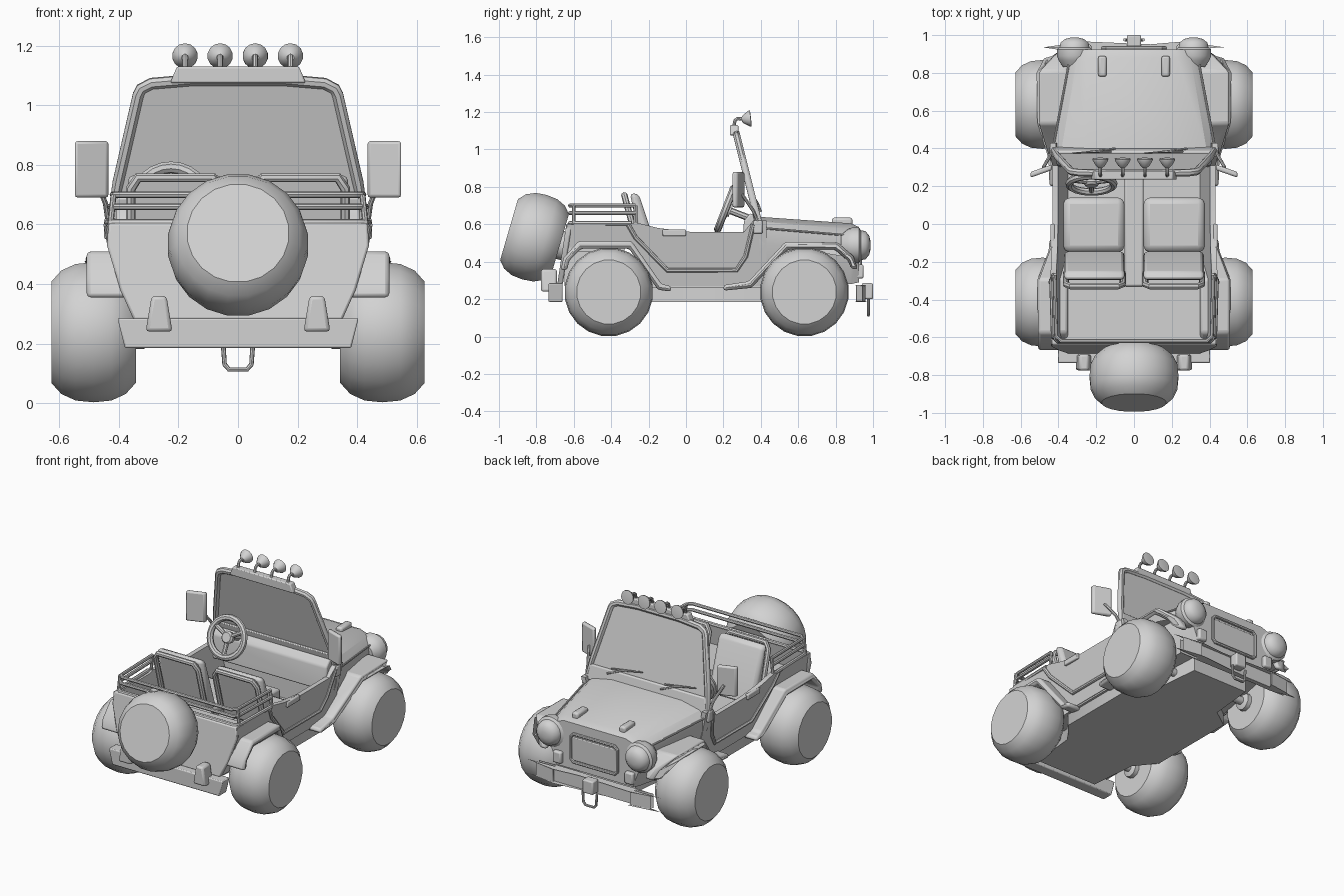
import bpy, bmesh, math
from mathutils import Vector

if "Cube" in bpy.data.objects:
    bpy.data.objects.remove(bpy.data.objects["Cube"])

grey = bpy.data.materials.new("plain grey")
grey.diffuse_color = (0.65, 0.65, 0.65, 1)
grey.use_nodes = True
grey.node_tree.nodes["Principled BSDF"].inputs["Base Color"].default_value = grey.diffuse_color


def add(name, me, mirror=False, bevel=0, angle=40):
    """Link a mesh, clean normals, optional bevel and mirror across x = 0."""
    bm = bmesh.new()
    bm.from_mesh(me)
    bmesh.ops.recalc_face_normals(bm, faces=bm.faces[:])
    bm.to_mesh(me)
    bm.free()
    me.materials.clear()
    me.materials.append(grey)
    me.shade_smooth()
    me.set_sharp_from_angle(angle=math.radians(angle))
    ob = bpy.data.objects.new(name, me)
    bpy.context.collection.objects.link(ob)
    if bevel:
        m = ob.modifiers.new("bevel", 'BEVEL')
        m.width, m.segments, m.limit_method = bevel, 2, 'ANGLE'
    if mirror:
        ob.modifiers.new("mirror", 'MIRROR')
    return ob


def mesh(name, verts, faces, **kw):
    me = bpy.data.meshes.new(name)
    me.from_pydata(verts, [], faces)
    return add(name, me, **kw)


def skin(name, rings, **kw):
    """Join equal closed rings of points and cap both ends."""
    n = len(rings[0])
    faces = [(r * n + i, r * n + (i + 1) % n, (r + 1) * n + (i + 1) % n, (r + 1) * n + i)
             for r in range(len(rings) - 1) for i in range(n)]
    faces += [tuple(range(n)), tuple(range((len(rings) - 1) * n, len(rings) * n))]
    return mesh(name, [v for r in rings for v in r], faces, **kw)


def prism(name, pts, a, b, axis='x', warp=lambda x, y, z: (x, y, z), **kw):
    place = {'x': lambda p, d: (d, p[0], p[1]), 'y': lambda p, d: (p[0], d, p[1]),
             'z': lambda p, d: (p[0], p[1], d)}[axis]
    return skin(name, [[warp(*place(p, d)) for p in pts] for d in (a, b)], **kw)


def box(name, x, y, z, **kw):
    return prism(name, [(x[0], y[0]), (x[1], y[0]), (x[1], y[1]), (x[0], y[1])], *z, axis='z', **kw)


def lathe(name, prof, loc, direction, seg=16, **kw):
    """Revolve (radius, height) points around a direction."""
    q = Vector(direction).to_track_quat('Z', 'Y')
    ts = [2 * math.pi * (i + .5) / seg for i in range(seg)]
    return skin(name, [[Vector(loc) + q @ Vector((r * math.cos(t), r * math.sin(t), h)) for t in ts]
                       for r, h in prof], **kw)


def tube(name, pts, r, cyclic=False, **kw):
    cu = bpy.data.curves.new(name, 'CURVE')
    cu.dimensions, cu.bevel_depth, cu.bevel_resolution, cu.use_fill_caps = '3D', r, 2, True
    sp = cu.splines.new('POLY')
    sp.points.add(len(pts) - 1)
    for p, co in zip(sp.points, pts):
        p.co = (*co, 1)
    sp.use_cyclic_u = cyclic
    tmp = bpy.data.objects.new(name + "_path", cu)
    bpy.context.collection.objects.link(tmp)
    me = bpy.data.meshes.new_from_object(tmp.evaluated_get(bpy.context.evaluated_depsgraph_get()))
    bpy.data.objects.remove(tmp)
    return add(name, me, **kw)


def sym(half):
    """Close a right-hand outline with its mirror image."""
    return half + [(-p[0], *p[1:]) for p in reversed(half)]


# Wheels, axles and leaning spare
tyre = [(.172, -.142), (.21, -.108), (.232, -.06), (.238, 0), (.232, .06), (.21, .108), (.172, .142)]
for part, y in (("rear", -.413), ("front", .633)):
    lathe(part + "_wheel", tyre, (.485, y, .238), (1, 0, 0), 20, mirror=True)
    lathe(part + "_axle", [(.025, -.36), (.025, .36)], (0, y, .236), (1, 0, 0), 10)
    lathe(part + "_hub", [(.055, 0), (.055, .04), (.03, .05)], (.355, y, .236), (-1, 0, 0), 10, mirror=True)
lean = Vector((0, -.96, .28)).normalized()
lathe("spare_wheel", tyre, (0, -.81, .531), lean, 20)
lathe("spare_mount", [(.08, 0), (.08, .12)], (0, -.64, .48), lean, 12)


# Body sides with door dip and rear wheel arch
def slope(x, y, z):
    return (x - .2 * (.6 - z), y, z)


prism("body_side", [(-.635, .6), (-.31, .6), (-.27, .61), (-.15, .58), (.02, .56), (.31, .56),
                    (.36, .62), (.43, .62), (.43, .27), (-.13, .27), (-.29, .495), (-.57, .495),
                    (-.65, .42), (-.66, .4)], .41, .44, warp=slope, mirror=True)
tube("door_trim", [slope(.44, y, z) for y, z in
                   [(-.31, .6), (-.27, .53), (-.1, .355), (.27, .355), (.32, .43), (.36, .6)]], .013, mirror=True)
box("door_handle", (.42, .442), (-.125, 0), (.537, .573), bevel=.006, mirror=True)
prism("tail_panel", sym([(.35, .28), (.395, .38), (.44, .53), (.435, .605)]), -.64, -.61, axis='y',
      warp=lambda x, y, z: (x, y - .15 * (.6 - z), z), bevel=.008)

# Floor, cargo bed, tunnel and underbody
box("floor", (-.37, .37), (-.36, .42), (.26, .3))
box("cargo_bed", (-.335, .335), (-.65, -.33), (.27, .46))
box("cargo_deck", (-.415, .415), (-.63, -.33), (.455, .475))
box("tunnel", (-.05, .05), (-.33, .36), (.29, .37), bevel=.01)
prism("underbody", sym([(.22, -.63), (.25, -.32), (.355, -.19), (.355, .41), (.23, .5), (.2, .8)]),
      .185, .28, axis='z')

# Hood and nose
skin("hood", [[(x, y, z) for x, z in sym(half)] for y, half in (
    (.39, [(.36, .26), (.425, .5), (.425, .58), (.385, .615), (.25, .64)]),
    (.88, [(.28, .28), (.345, .46), (.335, .54), (.30, .575), (.23, .605)]),
    (.925, [(.27, .29), (.335, .46), (.325, .53), (.29, .56), (.22, .585)]))], angle=25)
box("hood_vent", (.145, .19), (.78, .89), (.59, .635), bevel=.012, mirror=True)
tube("hood_seam", [(.428, .41, .58), (.339, .88, .54)], .006, mirror=True)
box("grille", (-.16, .16), (.92, .932), (.35, .5), bevel=.005)
tube("grille_frame", [(x, .932, z) for x, z in sym([(.145, .34), (.165, .36), (.165, .5), (.145, .52)])],
     .01, True)
lathe("headlight", [(.06, 0), (.085, .035), (.095, .06), (.095, .095), (.08, .105), (.075, .13),
                    (.05, .15), (.02, .157)], (.315, .83, .488), (0, 1, 0), 18, mirror=True)
box("turn_signal", (.225, .285), (.90, .95), (.31, .385), bevel=.01, mirror=True)

# Fenders
rear_arc = [(-.67, .355), (-.655, .42), (-.575, .51), (-.29, .51), (-.13, .28), (-.08, .27)]
rear_in = [(-.635, .355), (-.625, .405), (-.56, .47), (-.305, .47), (-.15, .25), (-.08, .24)]
front_arc = [(.2, .275), (.335, .295), (.53, .505), (.81, .505), (.895, .43), (.92, .36)]
front_in = [(.2, .245), (.35, .26), (.545, .465), (.795, .465), (.865, .405), (.885, .36)]
for part, arc, under in (("rear", rear_arc, rear_in), ("front", front_arc, front_in)):
    prism(part + "_fender", arc + under[::-1], .35, .508, bevel=.014, mirror=True,
          warp=lambda x, y, z: (x - (.06 if x > .4 and z < .3 else 0)
                                - (max(0, y - .84) * 1.5 if x > .4 else 0), y, z))

# Bumpers, tail lights, tow hook
prism("rear_bumper", sym([(.38, .185), (.405, .285)]), -.735, -.66, axis='y', bevel=.006)
prism("tail_light", [(.22, .24), (.31, .24), (.29, .36), (.24, .36)], -.775, -.69, axis='y',
      bevel=.012, mirror=True)
prism("front_bumper", sym([(.41, .91), (.29, .91), (.27, .96), (.41, .94)]), .185, .275, axis='z',
      bevel=.005)
box("winch", (-.038, .038), (.94, 1.0), (.2, .285), bevel=.008)
tube("tow_hook", [(x, .975, z) for x, z in sym([(.05, .2), (.045, .13), (.03, .113)])], .008)


# Windshield, cowl and wipers
def glass_at(x, z, off=0):
    return (x, .385 - .25 * (z - .62) + off, z)


outline = sym([(.425, .62), (.403, .74), (.335, 1.035), (.325, 1.055), (.29, 1.073), (.15, 1.085)])
skin("windshield", [[glass_at(x, z, d) for x, z in outline] for d in (-.006, .006)])
tube("windshield_frame", [glass_at(x, z) for x, z in outline], .02, True)
prism("cowl", sym([(.425, .6), (.41, .69)]), -.02, .02, axis='y',
      warp=lambda x, y, z: glass_at(x, z, y), bevel=.006)
for x in (-.3, .08):
    tube("wiper", [(x + .2, .4, .67), (x + .1, .385, .71), (x - .03, .375, .73), (x + .18, .385, .70)], .006)
prism("dashboard", [(.3, .47), (.4, .47), (.4, .63), (.345, .66), (.31, .62)], -.41, .41, bevel=.01)

# Roof light bar and spot lights
prism("light_bar", sym([(.228, 1.075), (.205, 1.13)]), .235, .28, axis='y', bevel=.006)
for x in (-.178, -.06, .058, .176):
    tube("light_stem", [(x, .255, 1.12), (x, .262, 1.155), (x, .275, 1.165), (x, .31, 1.163)], .009)
    lathe("spot_light", [(.012, 0), (.025, .012), (.042, .04), (.043, .048), (.03, .05)],
          (x, .298, 1.16), (0, 1, .12), 14)

# Side mirrors
prism("mirror_head", [(.435, .69), (.548, .69), (.548, .88), (.435, .88)], .285, .315, axis='y',
      warp=lambda x, y, z: (x, y - .35 * (x - .435), z), bevel=.01, mirror=True)
tube("mirror_arm", [(.435, .39, .6), (.445, .36, .67), (.48, .3, .76)], .009, mirror=True)
box("mirror_base", (.42, .45), (.36, .41), (.55, .62), bevel=.008, mirror=True)

# Seats with back tubes
box("seat_cushion", (.05, .375), (-.15, .14), (.36, .45), bevel=.035, mirror=True)
box("seat_base", (.08, .34), (-.18, .08), (.29, .38), mirror=True)
prism("seat_back", [(-.14, .42), (-.245, .74), (-.26, .765), (-.3, .765), (-.225, .42)], .05, .37,
      bevel=.025, mirror=True)
tube("seat_tube", [(.06, -.26, .5), (.06, -.32, .72), (.085, -.33, .757), (.335, -.33, .757),
                   (.36, -.32, .72), (.36, -.26, .5)], .017, mirror=True)

# Steering wheel
axle = Vector((0, .93, -.36)).normalized()
hub = Vector((-.225, .212, .682))
up = Vector((0, .36, .93))
ring = [hub + .118 * (math.cos(t) * Vector((1, 0, 0)) + math.sin(t) * up)
        for t in [math.pi * i / 12 for i in range(24)]]
tube("steering_wheel", ring, .02, True)
for i in (2, 10, 18):
    tube("wheel_spoke", [hub + axle * .01, ring[i]], .014)
lathe("steering_hub", [(.03, -.012), (.04, 0), (.035, .03)], hub, axle, 12)
tube("steering_column", [hub, hub + axle * .16], .018)

# Rear rails and rim
for i, z in enumerate((.7, .66, .605)):
    x, y0 = .42 + .008 * i, -.27 - .02 * (i == 2)
    tube("rim_rail" if i == 2 else "rear_rail",
         [(px, py, z) for px, py in sym([(x, y0), (x - .008, -.595), (x - .035, -.62)])],
         .013 if i == 2 else .011)
for y in (-.27, -.6):
    tube("rail_post", [(.418, y, .7), (.428, y, .6)], .01, mirror=True)
